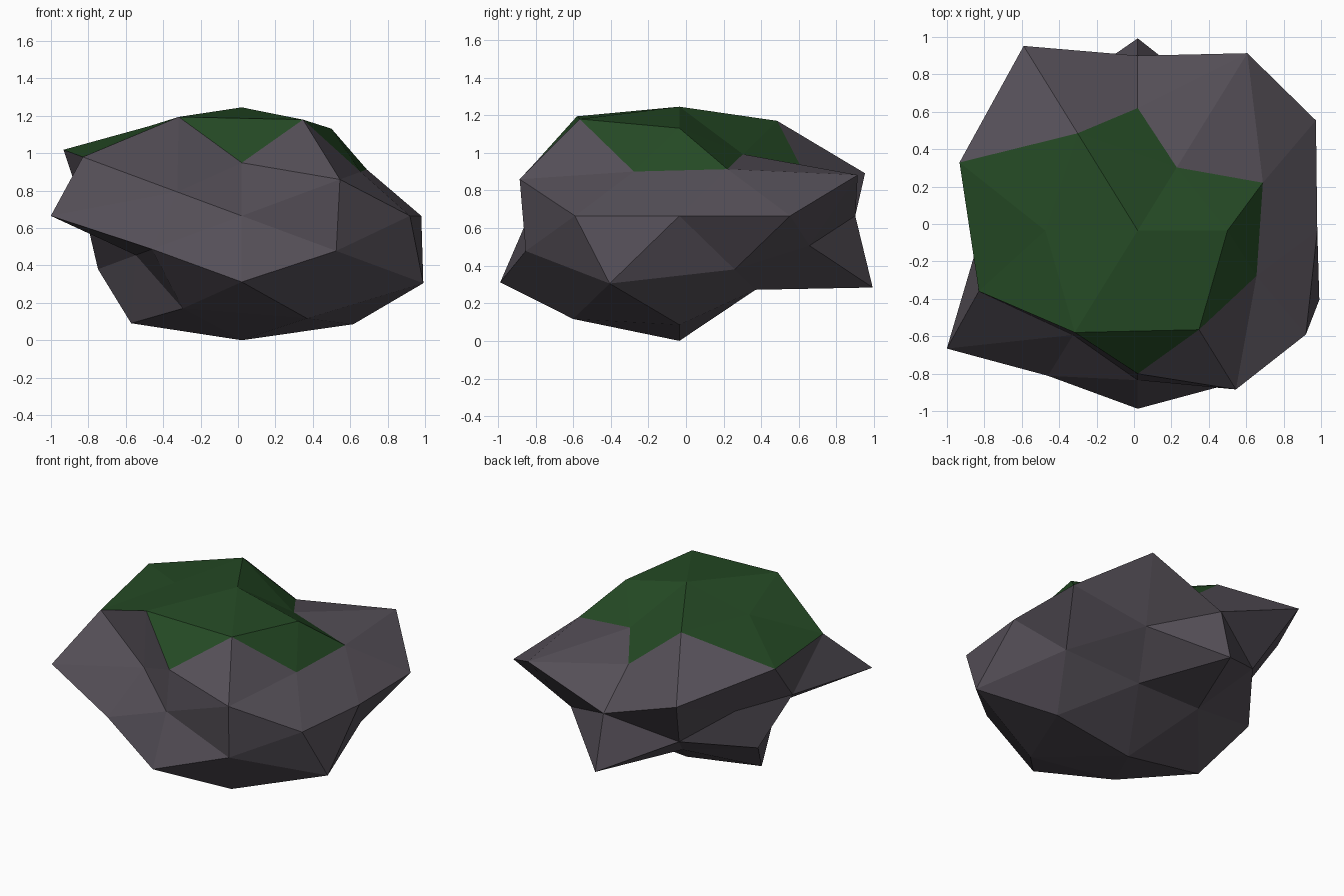
import bpy, bmesh
from itertools import product
from mathutils import Vector

cube = bpy.data.objects.get("Cube")
if cube:
    bpy.data.objects.remove(cube, do_unlink=True)


def material(name, rgb):
    mat = bpy.data.materials.new(name)
    mat.use_nodes = True
    mat.diffuse_color = (*rgb, 1)
    mat.node_tree.nodes["Principled BSDF"].inputs["Base Color"].default_value = (*rgb, 1)
    return mat


stone = material("grey stone", (0.09, 0.078, 0.096))
moss = material("green moss", (0.018, 0.068, 0.018))

# Icosphere direction families; each lists one radius per mirrored copy (+ before -)
families = [
    ((1, 0, 0), (.96, .835)),
    ((0, 1, 0), (.935, .8)),
    ((0, 0, 1), (.967, 1.108)),
    ((.526, 0, .851), (.913, 1.135, .94, 1.125)),
    ((0, .851, .526), (.77, 1.208, .9, 1.12)),
    ((.851, .526, 0), (1.12, 1.057, .795, 1.2)),
    ((.309, .5, .809), (.675, .81, 1.06, 1.13, 1.04, .81, 1.09, 1.02)),
    ((.809, .309, .5), (.827, .95, .785, 1.2, 1.178, .95, 1.05, .7)),
    ((.5, .809, .309), (1.172, .855, 1.05, 1.01, 1.22, .89, .69, .96)),
]

# Unit sphere of triangles
bm = bmesh.new()
radius = {}
for direction, radii in families:
    mirrored = product(*[(c, -c) if c else (0,) for c in direction])
    for co, r in zip(mirrored, radii):
        radius[bm.verts.new(Vector(co).normalized())] = r
bmesh.ops.convex_hull(bm, input=bm.verts[:])
bmesh.ops.recalc_face_normals(bm, faces=bm.faces[:])

# Moss covers the cap of the sphere
for face in bm.faces:
    face.smooth = False
    face.material_index = int(face.calc_center_median().z > 0.58)

# Push each corner in or out, then flatten into a boulder
centre = Vector((0.02, -0.035, 0.665))
for vert, r in radius.items():
    vert.co = centre + vert.co * r * Vector((1, 1, 1)).length / 3 ** 0.5
    vert.co.z = centre.z + (vert.co.z - centre.z) * 0.6

mesh = bpy.data.meshes.new("mossy_boulder")
bm.to_mesh(mesh)
bm.free()
mesh.materials.append(stone)
mesh.materials.append(moss)
boulder = bpy.data.objects.new("mossy_boulder", mesh)
bpy.context.collection.objects.link(boulder)
